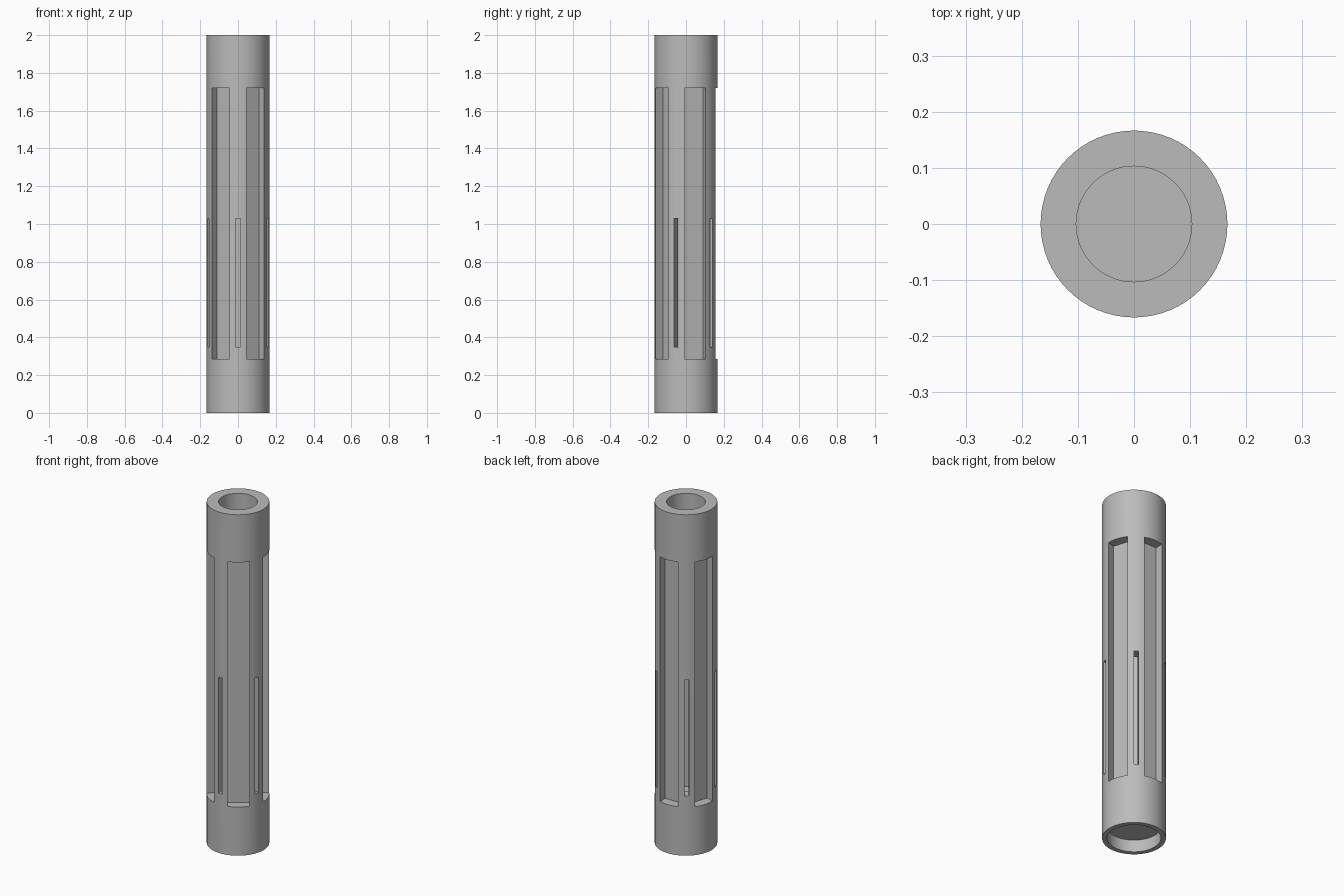
import bpy, bmesh
from math import radians, pi
from mathutils import Matrix, Vector

cube = bpy.data.objects.get("Cube")
if cube:
    bpy.data.objects.remove(cube, do_unlink=True)

R, SIDES, COUNT = 0.1665, 64, 5
grey = bpy.data.materials.new("satin_grey")
grey.use_nodes = True
grey.diffuse_color = (0.5, 0.5, 0.5, 1)
grey.node_tree.nodes["Principled BSDF"].inputs["Base Color"].default_value = (0.5, 0.5, 0.5, 1)


def make_object(name, bm):
    bmesh.ops.recalc_face_normals(bm, faces=bm.faces)
    mesh = bpy.data.meshes.new(name)
    bm.to_mesh(mesh)
    bm.free()
    mesh.materials.append(grey)
    obj = bpy.data.objects.new(name, mesh)
    bpy.context.collection.objects.link(obj)
    return obj


def lathe(name, profile):
    bm = bmesh.new()
    verts = [bm.verts.new((r, 0, z)) for r, z in profile]
    edges = [bm.edges.new(pair) for pair in zip(verts, verts[1:])]
    bmesh.ops.spin(bm, geom=verts + edges, axis=(0, 0, 1), cent=(0, 0, 0),
                   angle=2 * pi, steps=SIDES, use_merge=True)
    bmesh.ops.remove_doubles(bm, verts=bm.verts, dist=0.0001)
    return make_object(name, bm)


def radial_boxes(name, start, inner, width, low, high):
    """Ring of boxes reaching outward from the inner radius."""
    bm = bmesh.new()
    outer = R + 0.05
    size = Vector((outer - inner, width, high - low))
    centre = Vector(((inner + outer) / 2, 0, (low + high) / 2))
    for i in range(COUNT):
        turn = Matrix.Rotation(radians(start + i * 360 / COUNT), 4, 'Z')
        bmesh.ops.create_cube(bm, size=1, matrix=turn @ Matrix.Translation(centre)
                              @ Matrix.Diagonal(size).to_4x4())
    cutter = make_object(name, bm)
    cutter.hide_render = True
    return cutter


# Tube with a deep top bore and a shallow wider socket underneath
sleeve = lathe("grip_sleeve", [(0, 0.07), (0.14, 0.07), (0.14, 0), (R, 0),
                               (R, 2), (0.103, 2), (0.103, 0.28), (0, 0.28)])

# Wide flat recesses alternate with narrow slots
cutters = [radial_boxes("recess_cutter", 18, 0.109, 0.117, 0.285, 1.72),
           radial_boxes("slot_cutter", -18, 0.085, 0.024, 0.35, 1.03)]
bpy.context.view_layer.objects.active = sleeve
sleeve.select_set(True)
for cutter in cutters:
    mod = sleeve.modifiers.new(cutter.name, 'BOOLEAN')
    mod.operation, mod.solver, mod.object = 'DIFFERENCE', 'EXACT', cutter
    bpy.ops.object.modifier_apply(modifier=mod.name)
    bpy.data.objects.remove(cutter, do_unlink=True)
bpy.ops.object.shade_smooth_by_angle(angle=radians(30))
